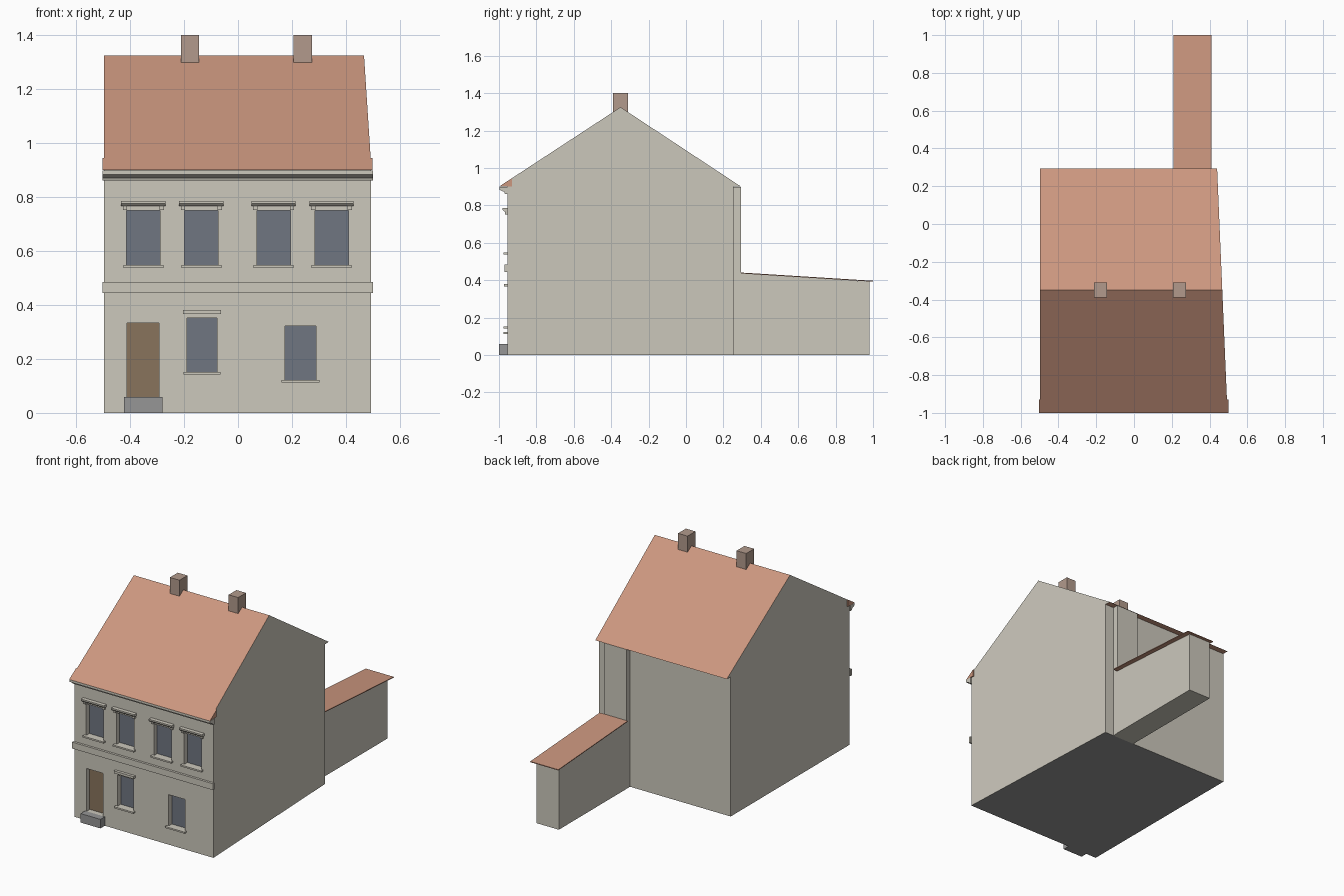
import bpy, bmesh

if "Cube" in bpy.data.objects:
    bpy.data.objects.remove(bpy.data.objects["Cube"])


def material(name, r, g, b):
    m = bpy.data.materials.new(name)
    lin = [((c / 255 + 0.055) / 1.055) ** 2.4 for c in (r, g, b)]
    m.diffuse_color = (*lin, 1)
    m.use_nodes = True
    m.node_tree.nodes["Principled BSDF"].inputs["Base Color"].default_value = m.diffuse_color
    return m


WALL = material("cream_render", 204, 200, 188)
ROOF = material("clay_tile", 204, 151, 127)
GLASS = material("blue_grey_glass", 112, 118, 129)
DOOR = material("brown_door", 137, 116, 92)
STONE = material("grey_stone", 150, 150, 150)
BRICK = material("chimney_brick", 178, 154, 140)


def prism(name, profile, left, right, mat):
    """Extrude a (y, z) profile along x; right may be a function of y."""
    end = right if callable(right) else (lambda y: right)
    bm = bmesh.new()
    a = [bm.verts.new((left, y, z)) for y, z in profile]
    b = [bm.verts.new((end(y), y, z)) for y, z in profile]
    bm.faces.new(a)
    bm.faces.new(b[::-1])
    n = len(profile)
    for i in range(n):
        j = (i + 1) % n
        bm.faces.new((a[i], b[i], b[j], a[j]))
    bmesh.ops.recalc_face_normals(bm, faces=bm.faces)
    me = bpy.data.meshes.new(name)
    bm.to_mesh(me)
    bm.free()
    me.materials.append(mat)
    ob = bpy.data.objects.new(name, me)
    bpy.context.collection.objects.link(ob)
    return ob


def box(name, x0, x1, y0, y1, z0, z1, mat=WALL):
    return prism(name, [(y0, z0), (y1, z0), (y1, z1), (y0, z1)], x0, x1, mat)


FRONT, BACK, RECESS = -0.955, 0.255, -0.922


def right_side(y):
    # the right-hand wall runs slightly askew
    return 0.495 - 0.0425 * (y + 1)


# House body and gabled roof in one profile
house = prism("house", [(FRONT, 0), (BACK, 0), (BACK, 0.9), (0.295, 0.9),
                        (-0.35, 1.325), (-1, 0.9), (FRONT, 0.9)],
              -0.497, right_side, WALL)
for m in (ROOF, GLASS, DOOR, STONE):
    house.data.materials.append(m)

# Openings: x0, x1, z0, z1
upper = [(x, x + 0.124, 0.546, 0.75) for x in (-0.413, -0.198, 0.07, 0.285)]
lower = [(-0.19, -0.077, 0.15, 0.352), (0.174, 0.29, 0.12, 0.322)]
door = (-0.411, -0.293, 0.058, 0.334)

for x0, x1, z0, z1 in upper + lower + [door]:
    cutter = box("opening_cutter", x0, x1, -1.1, RECESS, z0, z1)
    mod = house.modifiers.new("opening", 'BOOLEAN')
    mod.operation = 'DIFFERENCE'
    mod.solver = 'EXACT'
    mod.object = cutter
    bpy.context.view_layer.objects.active = house
    bpy.ops.object.modifier_apply(modifier=mod.name)
    bpy.data.objects.remove(cutter)

# Colour the house by face direction and position
for f in house.data.polygons:
    n, c = f.normal, f.center
    f.material_index = 0
    if (n.z > 0.3 and c.z > 0.95) or (n.z < -0.9 and abs(c.z - 0.9) < 0.01):
        f.material_index = 1
    elif n.z < -0.9 and c.z < 0.01:
        f.material_index = 4
    elif n.y < -0.9 and abs(c.y - RECESS) < 0.005:
        f.material_index = 3 if c.x < -0.28 and c.z < 0.4 else 2

# Sills
for x0, x1, z0, z1 in upper + lower:
    box("sill", x0 - 0.012, x1 + 0.012, -0.975, FRONT, z0 - 0.008, z0 + 0.002)

# Upper hoods with end brackets, and the plain hood on the ground floor
for x0, x1, z0, z1 in upper:
    prism("hood", [(FRONT, 0.768), (-0.972, 0.768), (-0.98, 0.776),
                   (-0.98, 0.785), (FRONT, 0.785)], x0 - 0.02, x1 + 0.02, WALL)
    for bx in (x0 - 0.014, x1 - 0.002):
        box("hood_bracket", bx, bx + 0.016, -0.968, FRONT, 0.752, 0.768)
box("ground_floor_hood", -0.204, -0.063, -0.973, FRONT, 0.366, 0.381)

# Storey band, cornice and eave ends
box("storey_band", -0.503, 0.5, -0.97, FRONT, 0.444, 0.485)
prism("cornice", [(FRONT, 0.862), (-0.968, 0.862), (-0.972, 0.872),
                  (-0.998, 0.884), (-0.998, 0.899), (FRONT, 0.899)],
      -0.503, 0.5, WALL)
prism("front_eave", [(-1, 0.9), (-0.93, 0.9), (-0.93, 0.946)], -0.503, 0.499, ROOF)

# Door step
box("door_step", -0.422, -0.28, -1, FRONT, 0, 0.058, STONE)

# Chimneys
for x in (-0.212, 0.206):
    box("chimney", x, x + 0.068, -0.39, -0.31, 1.29, 1.402, BRICK)

# Tall rear bay and low rear wing with its lean-to roof
box("rear_bay", 0.22, 0.378, BACK, 0.293, 0, 0.899)
prism("rear_wing", [(0.293, 0), (0.98, 0), (0.98, 0.393), (0.293, 0.436)],
      0.22, 0.38, WALL)
prism("rear_wing_roof", [(0.293, 0.436), (1, 0.392), (1, 0.397), (0.293, 0.441)],
      0.21, 0.41, ROOF)
